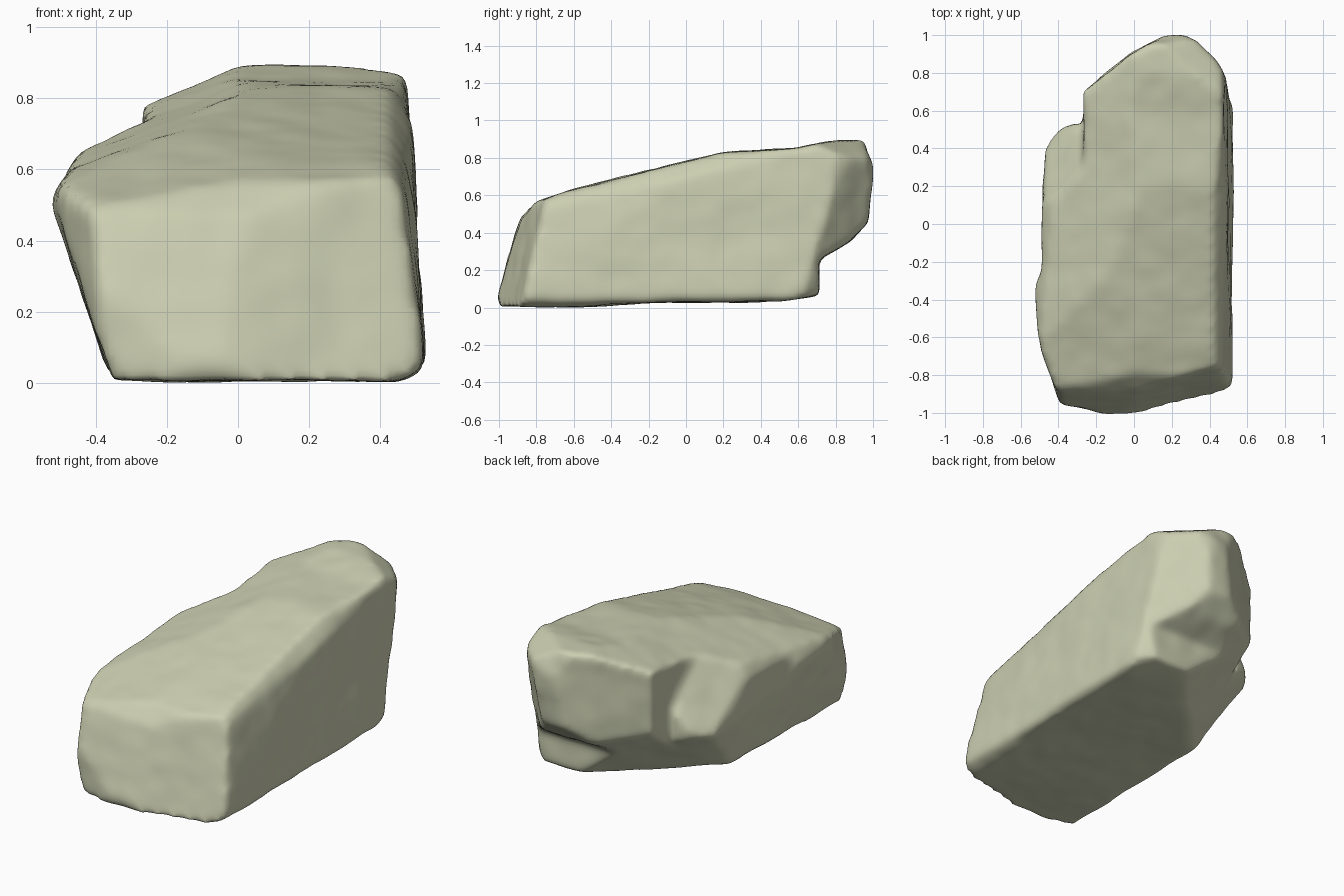
import bpy, bmesh
from mathutils import Vector, noise

old = bpy.data.objects.get("Cube")
if old:
    bpy.data.objects.remove(old, do_unlink=True)

stone = bpy.data.materials.new("pale_stone")
stone.use_nodes = True
stone.diffuse_color = (0.60, 0.62, 0.44, 1)
bsdf = stone.node_tree.nodes["Principled BSDF"]
bsdf.inputs["Base Color"].default_value = stone.diffuse_color
bsdf.inputs["Roughness"].default_value = 0.9


def finish(bm, name):
    bmesh.ops.recalc_face_normals(bm, faces=bm.faces)
    mesh = bpy.data.meshes.new(name)
    bm.to_mesh(mesh)
    bm.free()
    obj = bpy.data.objects.new(name, mesh)
    bpy.context.collection.objects.link(obj)
    return obj


def cleaved_block(name, cleaves):
    """A block cut back by planes, each a point and an outward normal."""
    bm = bmesh.new()
    bmesh.ops.create_cube(bm, size=3)
    for point, normal in cleaves:
        bmesh.ops.bisect_plane(bm, geom=bm.verts[:] + bm.edges[:] + bm.faces[:],
                               plane_co=point, plane_no=normal, clear_outer=True)
        bmesh.ops.holes_fill(bm, edges=[e for e in bm.edges if e.is_boundary])
    return finish(bm, name)


def prism(name, points, place, low, high):
    """Extrude a 2D outline; place maps (a, b, depth) to a 3D point."""
    bm = bmesh.new()
    face = bm.faces.new([bm.verts.new(place(a, b, low)) for a, b in points])
    ext = bmesh.ops.extrude_face_region(bm, geom=[face])
    step = Vector(place(0, 0, high)) - Vector(place(0, 0, low))
    bmesh.ops.translate(bm, vec=step, verts=[v for v in ext["geom"] if isinstance(v, bmesh.types.BMVert)])
    return finish(bm, name)


def along_x(a, b, d):
    return (d, a, b)


def along_z(a, b, d):
    return (a, b, d)


core = cleaved_block("rock_core", [
    ((-0.355, 0, 0), (-1, 0, -0.333)),              # undercut left flank
    ((-0.47, 0.45, 0.68), (-0.34, -0.113, 1)),      # top falling to the left
    ((-0.45, -0.65, 0.55), (-0.14, -0.3, 1)),       # top falling to the front left
    ((-0.445, 0, 0.64), (-1, 0, 0.6)),              # worn top left edge
    ((0.523, 0, 0.08), (1, 0, 0.06)),               # right flank
    ((0.46, -0.75, 0.58), (1, -0.055, 0.131)),      # right flank leaning in at the front
    ((0.43, -0.7, 0.60), (1, -0.17, 0.7)),          # worn top right edge
    ((0.48, 0, 0.01), (0.5, 0, -1)),                # worn lower right edge
    ((0.52, -0.865, 0.05), (0.07, -0.277, 0.068)),  # front face
    ((0.4, 0.75, 0.87), (0.354, 0.354, 0.866)),     # worn top corner at the back right
    ((0.5, 0.65, 0.08), (1, 1, -0.23)),             # worn lower corner at the back right
    ((-0.2, 0.22, 0), (-1, 1, -1.35)),              # undercut corner at the back left
])

# Long profile with the overhanging back
side = prism("side_profile", [
    (-1.01, 0.04), (-0.97, 0.2), (-0.885, 0.47), (-0.80, 0.565), (-0.62, 0.625),
    (-0.4, 0.675), (-0.1, 0.755), (0.2, 0.825), (0.6, 0.85),
    (0.8, 0.89), (0.95, 0.89), (1.005, 0.75), (0.975, 0.45), (0.87, 0.34),
    (0.71, 0.25), (0.71, 0.06), (0.5, 0.03), (-0.2, 0.02), (-0.6, 0), (-0.99, 0)],
    along_x, -1, 1)

# Plan outline with the stepped back left corner
plan = prism("plan_outline", [
    (-0.39, -0.95), (-0.07, -1.03), (0.54, -0.875), (0.54, 0.2), (0.515, 0.74),
    (0.38, 0.96), (0.2, 1.02), (-0.02, 0.9), (-0.27, 0.7), (-0.265, 0.5),
    (-0.29, 0.43), (-0.3, 0.53), (-0.38, 0.51), (-0.465, 0.43), (-0.485, 0.1),
    (-0.49, -0.25), (-0.55, -0.4), (-0.49, -0.68)], along_z, -1, 2)

# Broken-off back of the left shoulder
shoulder = cleaved_block("shoulder_cutter", [
    ((-0.45, 0.03, 0.7), (1.45, -0.87, -1)),
    ((-0.27, 0, 0), (1, 0, 0)),
])

helpers = [side, plan, shoulder]
for helper in helpers:
    helper.hide_render = True
    mod = core.modifiers.new(helper.name, "BOOLEAN")
    mod.object, mod.solver = helper, "EXACT"
    mod.operation = "DIFFERENCE" if helper is shoulder else "INTERSECT"

# Even mesh with weathered edges
remesh = core.modifiers.new("even_mesh", "REMESH")
remesh.mode, remesh.voxel_size = "VOXEL", 0.022
smooth = core.modifiers.new("weathering", "SMOOTH")
smooth.factor, smooth.iterations = 0.5, 9

depsgraph = bpy.context.evaluated_depsgraph_get()
mesh = bpy.data.meshes.new_from_object(core.evaluated_get(depsgraph))
for obj in helpers + [core]:
    bpy.data.objects.remove(obj, do_unlink=True)

# Gentle lumps over the surface
normals = [v.normal.copy() for v in mesh.vertices]
for v, n in zip(mesh.vertices, normals):
    p = v.co.copy()
    v.co += n * (0.008 * noise.noise(p * 4) + 0.004 * noise.noise(p * 9))

# Stand it on the ground
ground = min(v.co.z for v in mesh.vertices)
for v in mesh.vertices:
    v.co.z -= ground

mesh.materials.clear()
mesh.materials.append(stone)
for poly in mesh.polygons:
    poly.material_index = 0
    poly.use_smooth = True
rock = bpy.data.objects.new("rock", mesh)
bpy.context.collection.objects.link(rock)
